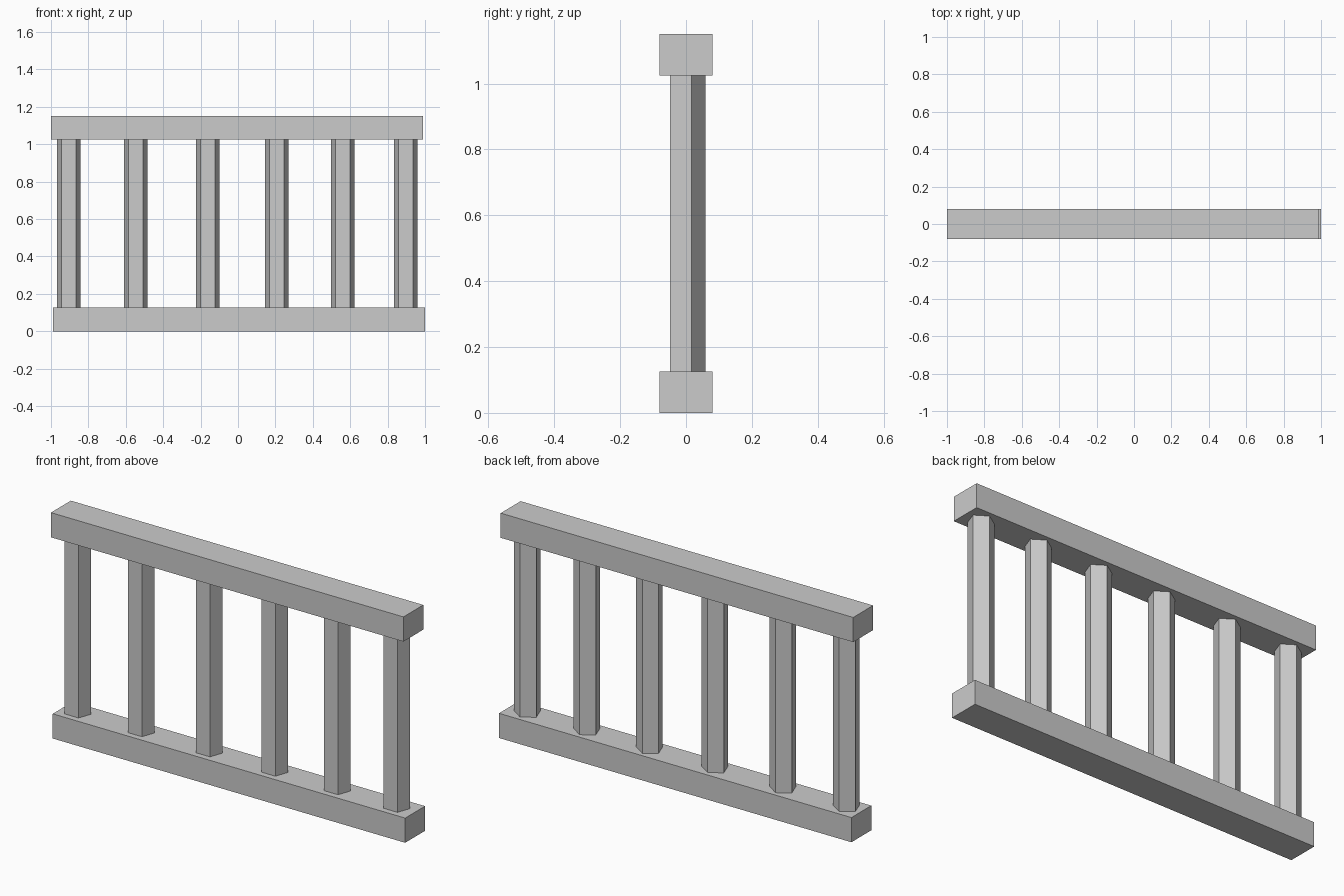
import bpy
from math import radians

if "Cube" in bpy.data.objects:
    bpy.data.objects.remove(bpy.data.objects["Cube"])

RAIL_D, RAIL_H, TOP = 0.16, 0.126, 1.15
POST_X = [-0.905, -0.547, -0.163, 0.206, 0.56, 0.896]


def rail(name, x, z):
    bpy.ops.mesh.primitive_cube_add(size=1, location=(x, 0, z))
    ob = bpy.context.object
    ob.name = name
    ob.scale = (1.99, RAIL_D, RAIL_H)


def post(name, x):
    # five-sided post: flat face to the front, ridge to the back
    z0, z1 = RAIL_H - 0.005, TOP - RAIL_H + 0.005
    bpy.ops.mesh.primitive_cylinder_add(vertices=5, radius=1, depth=z1 - z0,
                                        location=(x, -0.001, (z0 + z1) / 2))
    ob = bpy.context.object
    ob.name = name
    ob.scale = (0.066, 0.0595, 1)


# Horizontal rails, slightly offset from each other
rail("bottom_rail", 0.005, RAIL_H / 2)
rail("top_rail", -0.005, TOP - RAIL_H / 2)

# Upright posts
for i, x in enumerate(POST_X, 1):
    post(f"post_{i}", x)
